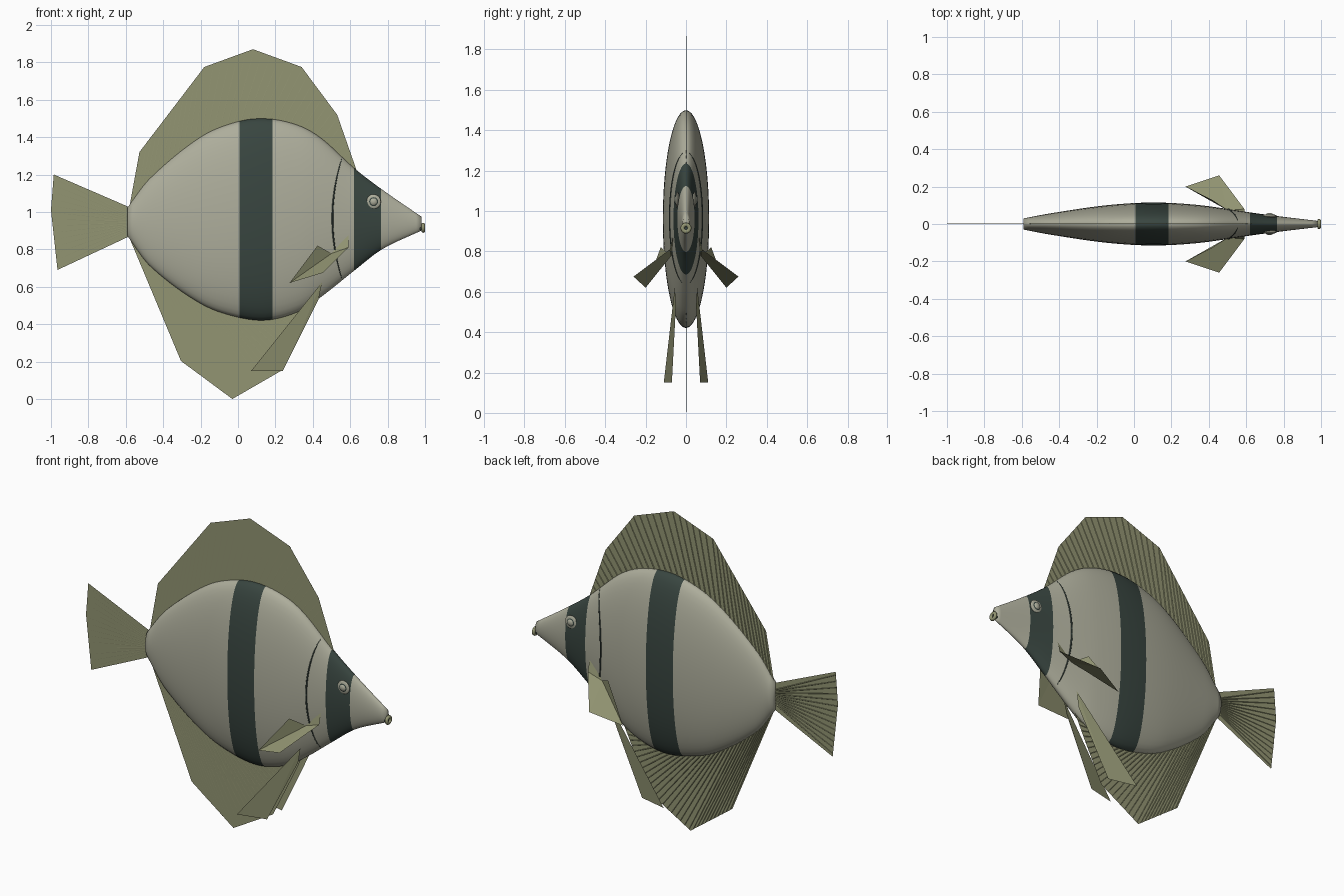
import bpy, bmesh, math
from mathutils import Vector

cube = bpy.data.objects.get("Cube")
if cube:
    bpy.data.objects.remove(cube)


def material(name, color):
    mat = bpy.data.materials.new(name)
    mat.use_nodes = True
    mat.diffuse_color = (*color, 1)
    mat.node_tree.nodes["Principled BSDF"].inputs["Base Color"].default_value = (*color, 1)
    return mat


cream = material("cream skin", (0.42, 0.42, 0.33))
band = material("dark green band", (0.04, 0.06, 0.051))
olive = material("olive fin", (0.29, 0.3, 0.17))


def finish(name, bm, mats, smooth=False):
    mesh = bpy.data.meshes.new(name)
    bm.to_mesh(mesh)
    bm.free()
    obj = bpy.data.objects.new(name, mesh)
    bpy.context.collection.objects.link(obj)
    for mat in mats:
        mesh.materials.append(mat)
    if smooth:
        mesh.polygons.foreach_set("use_smooth", [True] * len(mesh.polygons))


# Body stations from tail to snout: x, belly z, back z, half width
STATIONS = [
    (-0.59, 0.87, 1.025, 0.03), (-0.47, 0.71, 1.18, 0.053), (-0.2, 0.51, 1.40, 0.094),
    (0, 0.437, 1.483, 0.112), (0.16, 0.422, 1.498, 0.114), (0.33, 0.47, 1.46, 0.103),
    (0.45, 0.55, 1.39, 0.088), (0.62, 0.685, 1.235, 0.062), (0.77, 0.8, 1.12, 0.042),
    (0.98, 0.9, 0.975, 0.017)]


def slope(i, k):
    a, b = STATIONS[max(i - 1, 0)], STATIONS[min(i + 1, len(STATIONS) - 1)]
    return (b[k] - a[k]) / (b[0] - a[0])


def section(x):
    """Smooth belly, back and half width at x."""
    i = max(j for j in range(len(STATIONS) - 1) if j == 0 or STATIONS[j][0] <= x)
    a, b = STATIONS[i], STATIONS[i + 1]
    h = b[0] - a[0]
    t = (x - a[0]) / h
    s = t * t * (3 - 2 * t)
    return [a[k] * (1 - s) + b[k] * s + h * t * (1 - t) *
            ((1 - t) * slope(i, k) - t * slope(i + 1, k)) for k in (1, 2, 3)]


def skin_y(x, z):
    low, high, width = section(x)
    return width * math.sqrt(max(0, 1 - ((2 * z - low - high) / (high - low)) ** 2))


# Body lofted from elliptical rings, with rings exactly on the band edges
BANDS = [(0.008, 0.185), (0.62, 0.765)]
xs = sorted([-0.59 + 1.57 * i / 56 for i in range(57)] + [e for b in BANDS for e in b])
bm = bmesh.new()
SIDES = 48
rings = []
for x in xs:
    low, high, width = section(x)
    rings.append([bm.verts.new((x, width * math.cos(a), (low + high + (high - low) * math.sin(a)) / 2))
                  for a in (math.tau * k / SIDES for k in range(SIDES))])
for x0, x1, r, s in zip(xs, xs[1:], rings, rings[1:]):
    dark = any(a < (x0 + x1) / 2 < b for a, b in BANDS)
    for k in range(SIDES):
        n = (k + 1) % SIDES
        bm.faces.new((r[k], r[n], s[n], s[k])).material_index = int(dark)
bm.faces.new(rings[0])
bm.faces.new(rings[-1])
bmesh.ops.recalc_face_normals(bm, faces=bm.faces)
finish("body", bm, [cream, band], True)


def sheet(name, points):
    """Flat fin from one outline."""
    bm = bmesh.new()
    bm.faces.new([bm.verts.new(p) for p in points])
    finish(name, bm, [olive])


def fan(name, points):
    """Folded fin fanned out from its first point."""
    bm = bmesh.new()
    verts = [bm.verts.new(p) for p in points]
    for a, b in zip(verts[1:], verts[2:]):
        bm.faces.new((verts[0], a, b))
    finish(name, bm, [olive])


def along(path, t):
    """Point at fraction t of the length of a polyline."""
    pts = [Vector(p) for p in path]
    lengths = [(b - a).length for a, b in zip(pts, pts[1:])]
    d = t * sum(lengths)
    for a, b, l in zip(pts, pts[1:], lengths):
        if d <= l:
            return a.lerp(b, d / l)
        d -= l
    return pts[-1]


def rays(name, base, rim, count):
    """Fine tapered rays from the base line to the rim, on the fin's left face."""
    bm = bmesh.new()
    out = Vector((0, 1, 0))
    for i in range(count):
        t = (i + 0.5) / count
        a, b = along(base, t), along(rim, t)
        side = (b - a).cross(out).normalized()
        start, end = [[bm.verts.new(p + side * r), bm.verts.new(p + out * r),
                       bm.verts.new(p - side * r), bm.verts.new(p + out * dip)]
                      for p, r, dip in ((a, 0.003, -0.001), (b, 0.0015, 0.0005))]
        for k in range(4):
            n = (k + 1) % 4
            bm.faces.new((start[k], start[n], end[n], end[k]))
    bmesh.ops.recalc_face_normals(bm, faces=bm.faces)
    finish(name, bm, [olive])


def flat(points):
    return [(x, 0, z) for x, z in points]


# Upright fins on the centre line
dorsal = flat([(-0.58, 1.03), (-0.527, 1.32), (-0.18, 1.775), (0.08, 1.87),
               (0.34, 1.775), (0.53, 1.52), (0.635, 1.22)])
anal = flat([(-0.58, 0.86), (-0.305, 0.203), (-0.03, 0), (0.23, 0.15), (0.36, 0.41), (0.45, 0.6)])
tail = flat([(-0.985, 1.2), (-1, 1.01), (-0.965, 0.69)])
sheet("dorsal_fin", dorsal + flat([(0.5, 1.1), (-0.5, 1)]))
sheet("anal_fin", anal + flat([(0.3, 0.7), (-0.5, 0.9)]))
sheet("tail_fin", flat([(-0.58, 0.87), (-0.58, 1.025)]) + tail)

edge = [-0.57 + 0.04 * i for i in range(31)]
rays("dorsal_rays", flat([(x, section(x)[1] - 0.01) for x in edge]), dorsal[1:], 38)
rays("anal_rays", flat([(x, section(x)[0] + 0.01) for x in edge[:26]]), anal[1:], 34)
rays("tail_rays", flat([(-0.585, 0.99), (-0.585, 0.9)]), tail, 14)

# Paired fins
pectoral = [(0.5, 0.073, 0.778), (0.425, 0.125, 0.82), (0.275, 0.2, 0.62),
            (0.455, 0.26, 0.675), (0.59, 0.08, 0.81), (0.59, 0.062, 0.88)]
pelvic = [(0.45, 0.055, 0.625), (0.07, 0.11, 0.15), (0.24, 0.07, 0.15), (0.43, 0.05, 0.53)]
for label, s in (("left", 1), ("right", -1)):
    for name, outline in (("pectoral_fin", pectoral), ("pelvic_fin", pelvic)):
        fan(f"{label}_{name}", [(x, s * y, z) for x, y, z in outline])

    # Gill slit following the skin
    curve = bpy.data.curves.new(f"{label}_gill_slit", "CURVE")
    curve.dimensions = "3D"
    curve.bevel_depth = 0.005
    curve.bevel_resolution = 1
    spline = curve.splines.new("POLY")
    spline.points.add(24)
    for i, p in enumerate(spline.points):
        t = i / 12 - 1
        x, z = 0.505 + 0.05 * t * t, 0.965 + 0.32 * t
        p.co = (x, s * skin_y(x, z), z, 1)
        p.radius = 1 - 0.6 * t * t
    curve.materials.append(band)
    bpy.context.collection.objects.link(bpy.data.objects.new(curve.name, curve))

    # Eye: pale rim, dark iris and pale pupil
    centre = Vector((0.725, s * (skin_y(0.725, 1.055) + 0.001), 1.055))
    for part, radius, depth, mat in (("rim", 0.039, 0.01, cream), ("iris", 0.03, 0.013, band),
                                     ("pupil", 0.023, 0.017, cream)):
        bpy.ops.mesh.primitive_uv_sphere_add(segments=24, ring_count=12, location=centre)
        eye = bpy.context.object
        eye.name = f"{label}_eye_{part}"
        eye.scale = (radius, depth, radius)
        eye.data.materials.append(mat)
        bpy.ops.object.shade_smooth()

# Round lips with a dark opening
bpy.ops.mesh.primitive_torus_add(major_segments=24, minor_segments=10, major_radius=0.017,
                                 minor_radius=0.01, location=(0.99, 0, 0.915),
                                 rotation=(0, math.pi / 2, 0))
lips = bpy.context.object
lips.name = "lips"
lips.data.materials.append(olive)
bpy.ops.object.shade_smooth()
bpy.ops.mesh.primitive_cylinder_add(vertices=20, radius=0.015, depth=0.02,
                                    location=(0.98, 0, 0.915), rotation=(0, math.pi / 2, 0))
mouth = bpy.context.object
mouth.name = "mouth_opening"
mouth.data.materials.append(band)
